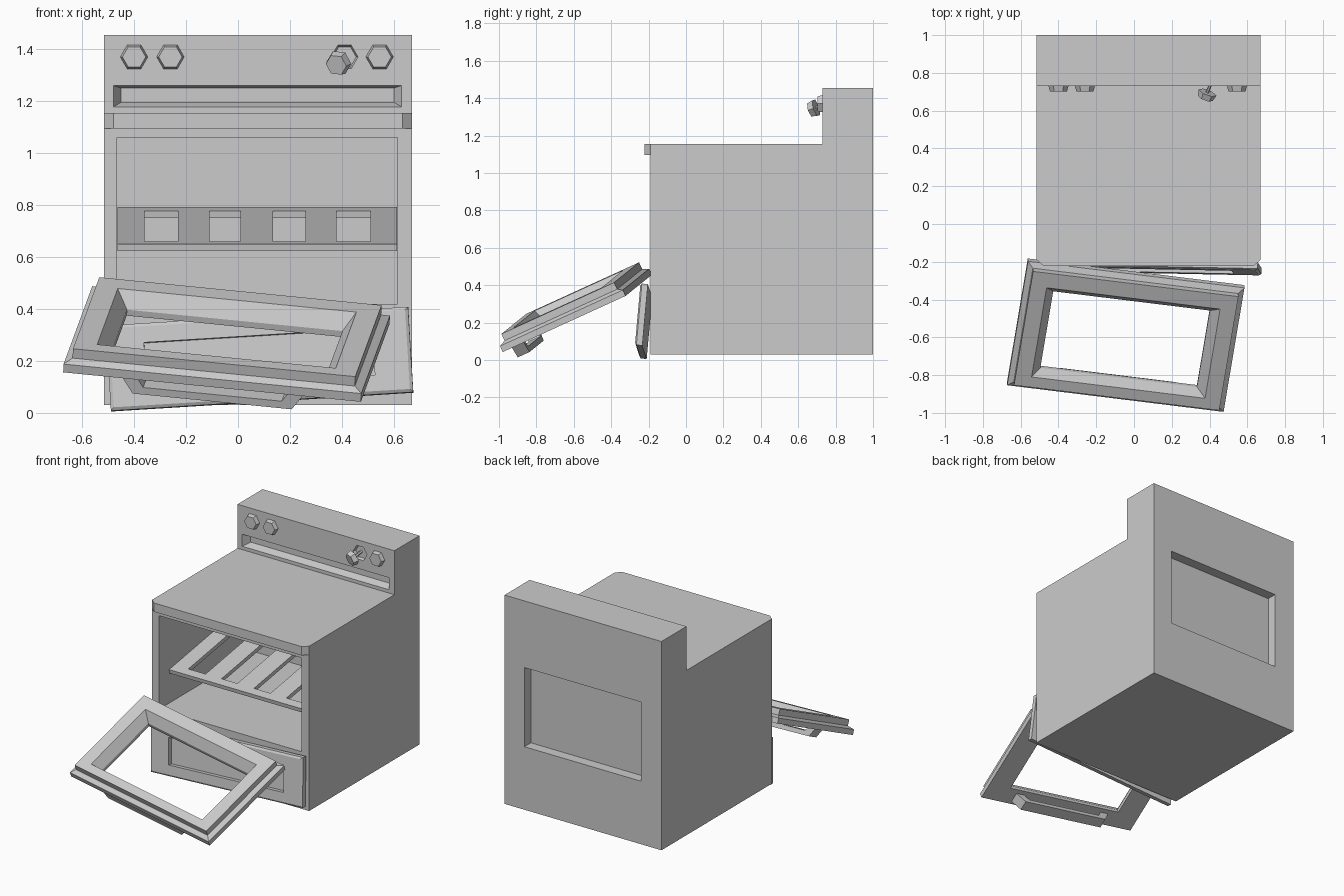
import bpy, bmesh
from math import sin, cos, pi, radians
from mathutils import Vector, Matrix

if "Cube" in bpy.data.objects:
    bpy.data.objects.remove(bpy.data.objects["Cube"])


def rect(u0, u1, v0, v1, h):
    return [(u0, v0, h), (u1, v0, h), (u1, v1, h), (u0, v1, h)]


def hexagon(u, v, r, h):
    return [(u + r * cos(i * pi / 3), v + r * sin(i * pi / 3), h) for i in range(6)]


def frame(loc, u, v):
    """Local axes u, v and outward normal n placed at loc."""
    u = Vector(u).normalized()
    n = u.cross(Vector(v)).normalized()
    v = n.cross(u)
    m = Matrix((u, v, n)).transposed().to_4x4()
    m.translation = loc
    return m


def front(y):
    """Plane facing -y: u = x, v = z, h = distance towards the viewer."""
    return frame((0, y, 0), (1, 0, 0), (0, 0, 1))


def loft(name, rings, m, closed=False):
    """Skin between rings, capped at both ends or closed into a loop."""
    bm = bmesh.new()
    vs = [[bm.verts.new(m @ Vector(p)) for p in r] for r in rings]
    n = len(rings[0])
    pairs = list(zip(vs, vs[1:]))
    if closed:
        pairs.append((vs[-1], vs[0]))
    else:
        bm.faces.new(vs[0][::-1])
        bm.faces.new(vs[-1])
    for a, b in pairs:
        for i in range(n):
            j = (i + 1) % n
            bm.faces.new((a[i], a[j], b[j], b[i]))
    return finish(name, bm)


def finish(name, bm):
    bmesh.ops.recalc_face_normals(bm, faces=bm.faces)
    me = bpy.data.meshes.new(name)
    bm.to_mesh(me)
    bm.free()
    ob = bpy.data.objects.new(name, me)
    bpy.context.collection.objects.link(ob)
    return ob


def cut(ob, cutter):
    mod = ob.modifiers.new("cut", 'BOOLEAN')
    mod.operation = 'DIFFERENCE'
    mod.solver = 'EXACT'
    mod.object = cutter
    bpy.context.view_layer.objects.active = ob
    bpy.ops.object.modifier_apply(modifier=mod.name)
    bpy.data.objects.remove(cutter)


# Stove body: stepped side profile, extruded across the width
X0, X1 = -0.515, 0.67
profile = [(-0.19, 0.03), (1, 0.03), (1, 1.455), (0.73, 1.455), (0.73, 1.155), (-0.19, 1.155)]
body = loft("stove_body", [[(x, y, z) for y, z in profile] for x in (X0, X1)], Matrix())

# Oven cavity, rear recess, display slot and empty knob socket
cut(body, loft("cavity_cutter", [rect(-0.465, 0.613, 0.42, 1.06, h) for h in (-1.03, 0.1)], front(-0.19)))
cut(body, loft("rear_cutter", [rect(-0.36, 0.52, 0.46, 1.0, h) for h in (-0.1, 0.07)], front(1.0)))
cut(body, loft("slot_cutter", [rect(-0.45, 0.60, 1.195, 1.25, -0.05), rect(-0.48, 0.63, 1.178, 1.26, 0),
                               rect(-0.48, 0.63, 1.178, 1.26, 0.05)], front(0.73)))
cut(body, loft("socket_cutter", [hexagon(0.41, 1.37, r, h) for r, h in ((0.045, -0.02), (0.052, 0), (0.052, 0.05))],
               front(0.73)))

# Cooktop front lip with angled ends
loft("cooktop_lip", [rect(X0, X1, 1.095, 1.155, 0), rect(X0 + 0.036, X1 - 0.036, 1.095, 1.155, 0.032)], front(-0.19))

# Control knobs and the broken one hanging from its stem
for i, x in enumerate((-0.40, -0.26, 0.545)):
    loft(f"knob_{i + 1}", [hexagon(x, 1.37, 0.053, 0), hexagon(x, 1.37, 0.045, 0.028)], front(0.73))
hang = frame((0.385, 0.685, 1.345), (1, -0.35, -0.1), (0.2, -0.4, 1))
loft("broken_knob", [hexagon(0, 0, 0.05, -0.012), hexagon(0, 0, 0.042, 0.022)], hang)
end_a, end_b = Vector((0.41, 0.75, 1.375)), Vector((0.385, 0.69, 1.345))
stem = frame(end_a, (1, -0.4, 0), (0.1, -0.4, 1))
ring = [stem.to_3x3() @ Vector(p) for p in hexagon(0, 0, 0.009, 0)]
loft("knob_stem", [[e + p for p in ring] for e in (end_a, end_b)], Matrix())

# Sloping oven rack: cross rails and slats
bm = bmesh.new()
tilt = Matrix.Translation((0, -0.08, 0.65)) @ Matrix.Rotation(radians(9.3), 4, 'X')
bars = [(-0.464, 0.612, 0, 0.06), (-0.464, 0.612, 0.79, 0.88)]
bars += [(a, b, 0.06, 0.79) for a, b in ((-0.464, -0.36), (-0.23, -0.11), (0.01, 0.135), (0.26, 0.38), (0.51, 0.612))]
for a, b, c, d in bars:
    size = Matrix.Diagonal((b - a, d - c, 0.027, 1))
    bmesh.ops.create_cube(bm, size=1, matrix=tilt @ Matrix.Translation(((a + b) / 2, (c + d) / 2, -0.0135)) @ size)
finish("oven_rack", bm)

# Loose drawer front with a recessed panel
drawer = frame((0.083, -0.225, 0.207), (1, -0.02, 0.062), (-0.06, 0.09, 1))
W, H = 0.583, 0.165
loft("drawer_front", [rect(-W, W, -H, H, -0.018), rect(-W, W, -H, H, 0.014),
                      rect(-W + 0.012, W - 0.012, -H + 0.012, H - 0.012, 0.022),
                      rect(-0.44, 0.44, -0.09, 0.09, 0.022), rect(-0.44, 0.44, -0.09, 0.09, -0.008)], drawer)

# Fallen oven door: frame profile swept around the window
door = frame((-0.043, -0.600, 0.29), (1, -0.123, -0.099), (0.107, 0.657, 0.30))
W, H = 0.58, 0.365
w, t = W - 0.03, H - 0.03
loft("oven_door", [rect(-W, W, -H, H, -0.045), rect(-W, W, -H, H, -0.01),
                   rect(-w, w, -t, t, 0.005), rect(-w, w, -t, t, 0.045),
                   rect(-0.465, 0.465, -0.275, 0.25, 0.045), rect(-0.42, 0.42, -0.245, 0.205, -0.02),
                   rect(-0.42, 0.42, -0.245, 0.205, -0.045)], door, closed=True)

# Door handle: bent bar under the lower rail
half = [(0.36, -0.04), (0.31, -0.115), (0.27, -0.085), (0.30, -0.04)]
loop = half[:2] + [(-u, h) for u, h in half[1::-1]] + [(-u, h) for u, h in half[:1:-1]] + half[2:]
loop = [half[0], half[1], (-0.31, -0.115), (-0.36, -0.04), (-0.30, -0.04), (-0.27, -0.085), half[2], half[3]]
loft("door_handle", [[(u, v, h) for u, h in loop] for v in (-0.345, -0.275)], door)
